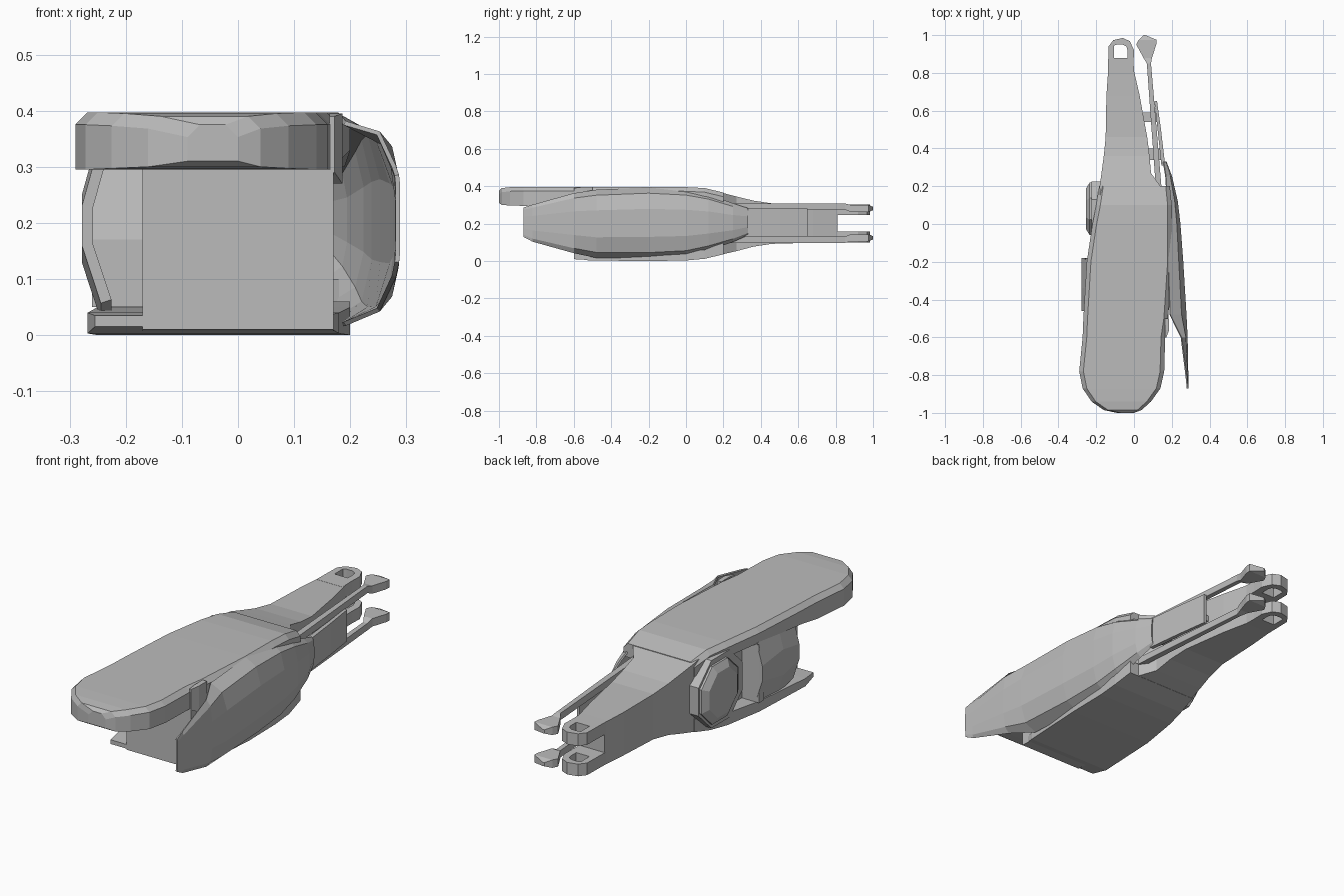
import bpy, bmesh, math
from mathutils import Vector

if "Cube" in bpy.data.objects:
    bpy.data.objects.remove(bpy.data.objects["Cube"])

grey = bpy.data.materials.new("plain grey")
grey.diffuse_color = (0.5, 0.5, 0.5, 1)
grey.use_nodes = True
grey.node_tree.nodes["Principled BSDF"].inputs["Base Color"].default_value = grey.diffuse_color


def finish(name, verts, faces):
    mesh = bpy.data.meshes.new(name)
    mesh.from_pydata(verts, [], faces)
    bm = bmesh.new()
    bm.from_mesh(mesh)
    bmesh.ops.recalc_face_normals(bm, faces=bm.faces)
    bm.to_mesh(mesh)
    bm.free()
    ob = bpy.data.objects.new(name, mesh)
    bpy.context.collection.objects.link(ob)
    mesh.materials.append(grey)
    return ob


def loft(name, rings, closed=True):
    """Skin a row of equal-length cross-sections."""
    n = len(rings[0])
    verts = [p for r in rings for p in r]
    faces = []
    for i in range(len(rings) - 1):
        for j in range(n if closed else n - 1):
            k = (j + 1) % n
            faces.append((i*n + j, i*n + k, (i+1)*n + k, (i+1)*n + j))
    if closed:
        faces += [tuple(range(n)), tuple(range((len(rings)-1)*n, len(rings)*n))]
    return finish(name, verts, faces)


def box_loft(name, rows):
    """Rows of y, left x, right x, bottom z, top z."""
    return loft(name, [[(a, y, b), (c, y, b), (c, y, t), (a, y, t)] for y, a, c, b, t in rows])


def hollow(name, outer, inner, lo, hi, axis="z"):
    """Extruded outline with a matching hole."""
    n = len(outer)
    put = (lambda p, h: (p[0], p[1], h)) if axis == "z" else (lambda p, h: (h, p[0], p[1]))
    loops = [[put(p, h) for p in pts] for pts, h in
             ((outer, lo), (outer, hi), (inner, hi), (inner, lo))]
    verts = [p for l in loops for p in l]
    faces = [(l*n + j, l*n + (j+1) % n, (l+1) % 4*n + (j+1) % n, (l+1) % 4*n + j)
             for l in range(4) for j in range(n)]
    return finish(name, verts, faces)


def octagon(cy, cz, ry, rz):
    return [(cy + ry*math.cos(math.radians(22.5 + 45*i)),
             cz + rz*math.sin(math.radians(22.5 + 45*i))) for i in range(8)]


# Long cover with rounded nose, sloping down to the rear
cover = [(-1, -.09, 0, .31, .375), (-.985, -.16, .04, .3, .39), (-.94, -.225, .09, .297, .395),
         (-.87, -.272, .14, .295, .397), (-.78, -.29, .16, .295, .397), (-.6, -.272, .165, .295, .397),
         (-.5, -.268, .18, .31, .397), (-.2, -.25, .2, .33, .397), (0, -.22, .2, .33, .395),
         (.1, -.2, .2, .33, .39), (.2, -.185, .19, .3, .366)]
loft("top_cover", [[(a, y, b), (c, y, b), (c, y, t-.022), (c-.022, y, t),
                    (a+.022, y, t), (a, y, t-.022)] for y, a, c, b, t in cover])

# Matching underside plate
box_loft("bottom_plate", [(-.6, -.255, .16, .015, .035), (-.52, -.268, .18, .003, .04),
                          (-.2, -.25, .2, 0, .05), (0, -.22, .2, .003, .06),
                          (.1, -.2, .2, .012, .06), (.2, -.185, .19, .036, .1)])

# Main body and narrowing arm
box_loft("body_core", [(-.6, -.17, .17, .01, .33), (-.5, -.17, .17, .005, .38), (.0, -.17, .17, .005, .385),
                       (.2, -.182, .14, .037, .363), (.27, -.172, .09, .053, .345), (.36, -.16, .082, .077, .323),
                       (.46, -.15, .07, .092, .308), (.68, -.146, .03, .098, .304), (.81, -.137, 0, .1, .302)])

# Curved side shell: y, outer x, edge x, bottom z, top z
shell_rows = [(-.87, .285, .283, .13, .285), (-.82, .284, .278, .105, .3), (-.6, .28, .25, .045, .36),
              (-.48, .274, .19, .02, .378), (-.2, .257, .18, .018, .39), (0, .242, .18, .03, .378),
              (.12, .228, .175, .06, .352), (.25, .198, .168, .105, .306), (.33, .168, .155, .14, .28)]
rings = []
for y, xo, xe, b, t in shell_rows:
    h = t - b
    rings.append([(xe, y, b), (xe + (xo-xe)*.7, y, b + h*.08), (xo, y, b + h*.3),
                  (xo, y, b + h*.7), (xe + (xo-xe)*.7, y, t - h*.08), (xe, y, t)])
shell = loft("side_shell", rings, closed=False)
mod = shell.modifiers.new("thickness", "SOLIDIFY")
mod.thickness = .008
mod.offset = 0

# Front bracket
box_loft("front_bracket", [(-.6, .163, .172, .29, .39), (-.56, .163, .186, .27, .395),
                           (-.5, .163, .186, .27, .395)])

# Side panel and its clip beside the arm
box_loft("arm_panel", [(.31, .145, .165, .13, .28), (.5, .125, .143, .13, .28), (.65, .108, .122, .13, .28)])
box_loft("panel_bridge", [(.34, .07, .15, .15, .26), (.4, .07, .145, .15, .26)])
box_loft("panel_clip", [(.54, .05, .13, .19, .22), (.59, .04, .125, .19, .22)])

for level, z0, z1 in (("upper", .245, .303), ("lower", .1, .158)):
    # Fork prong with a square eye
    outer = [(-.138, .79), (0, .79), (-.002, .86), (0, .92), (-.022, .968),
             (-.06, .985), (-.11, .973), (-.135, .94)]
    inner = [(-.105, .88), (-.035, .88), (-.035, .9), (-.035, .92),
             (-.04, .94), (-.06, .95), (-.09, .95), (-.105, .945)]
    hollow(level + "_prong", outer, inner, z0, z1)
    # Slim rod with a flared tip
    r0, r1 = (.275, .308) if level == "upper" else (.097, .13)
    t0, t1 = (.262, .3) if level == "upper" else (.105, .143)
    box_loft(level + "_rod", [(.2, .115, .145, r0, r1), (.5, .093, .12, r0, r1), (.85, .068, .09, r0, r1),
                              (.88, .05, .095, t0, t1), (.95, .012, .118, t0, t1),
                              (.975, .025, .12, t0, t1), (1, .05, .06, t0 + .01, t1 - .01)])

# Round joint on the left side
hollow("joint_ring", octagon(.06, .2, .18, .175), octagon(.06, .2, .145, .14), -.225, -.16, "x")
loft("joint_disc", [[(x, y, z) for y, z in octagon(.08, .2, r, r)]
                    for x, r in ((-.16, .15), (-.235, .15), (-.255, .115))])

# Bowed guard ahead of the joint
guard = loft("side_guard", [[(-.235, y, b), (-.268, y, b + .1), (-.268, y, t - .1), (-.24, y, t)]
                            for y, b, t in ((-.46, .06, .33), (-.34, .03, .35), (-.18, .06, .33))], closed=False)
mod = guard.modifiers.new("thickness", "SOLIDIFY")
mod.thickness = .02
mod.offset = 0
# Inner rib joining guard to body
box_loft("guard_rib", [(-.22, -.26, -.165, .05, .17), (-.18, -.26, -.165, .05, .33)])
